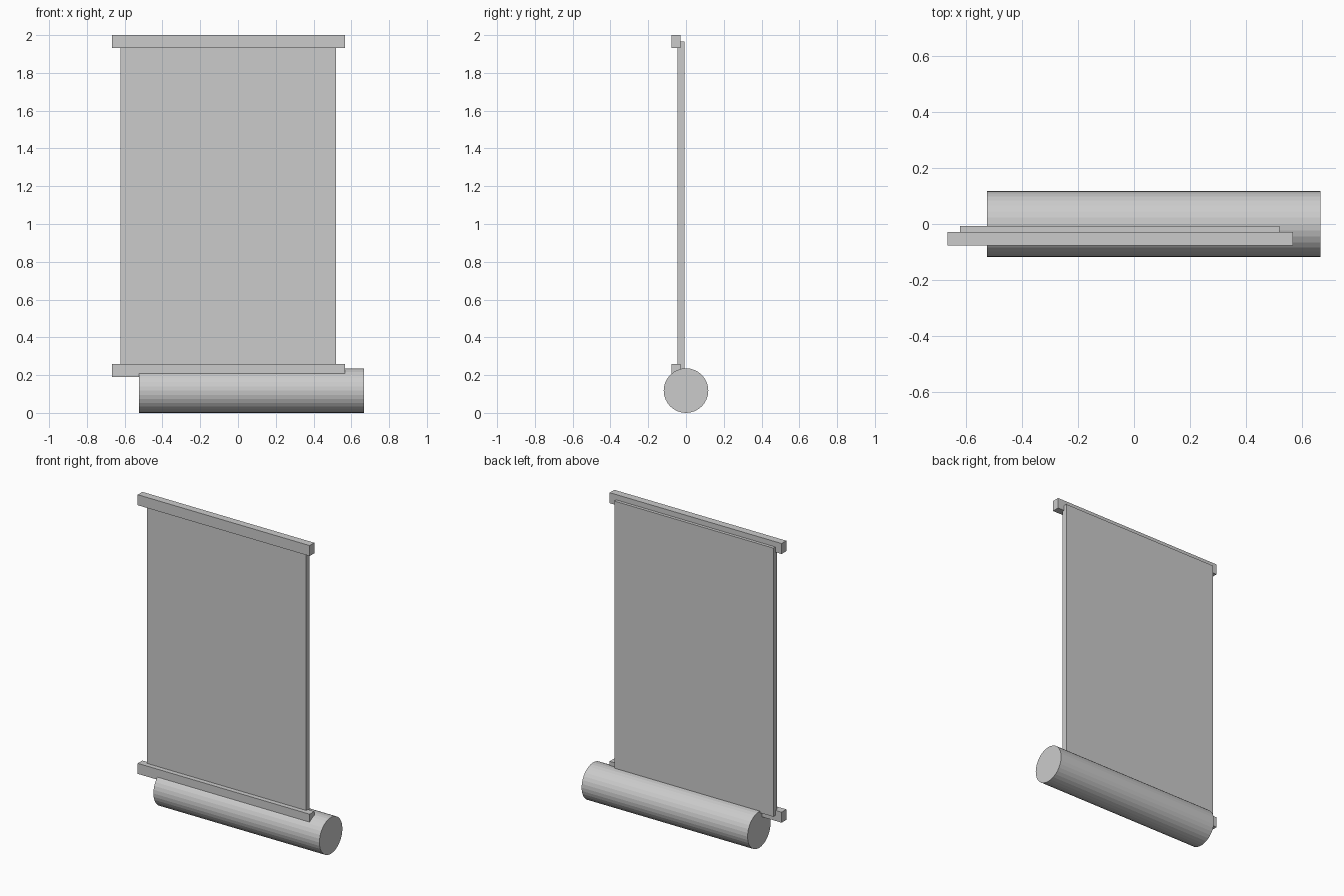
import bpy
from math import pi

if "Cube" in bpy.data.objects:
    bpy.data.objects.remove(bpy.data.objects["Cube"])


def box(name, x, y, z):
    """Box from (min, max) ranges on each axis."""
    bpy.ops.mesh.primitive_cube_add(size=1, location=[sum(r) / 2 for r in (x, y, z)])
    ob = bpy.context.object
    ob.name = name
    ob.scale = [r[1] - r[0] for r in (x, y, z)]
    bpy.ops.object.transform_apply(location=False, rotation=False, scale=True)
    return ob


# Hanging screen panel, running from bar centre to bar centre
box("screen_panel", (-0.621, 0.52), (-0.045, -0.008), (0.225, 1.966))

# Bars along the top and bottom edges
for name, z in (("top_bar", 1.966), ("bottom_bar", 0.225)):
    box(name, (-0.666, 0.567), (-0.076, -0.028), (z - 0.034, z + 0.034))

# Roller tube lying on the ground, offset to the right
radius, left, right = 0.118, -0.524, 0.666
bpy.ops.mesh.primitive_cylinder_add(
    vertices=32, radius=radius, depth=right - left,
    location=((left + right) / 2, 0, radius), rotation=(0, pi / 2, 0))
bpy.context.object.name = "roller_tube"
